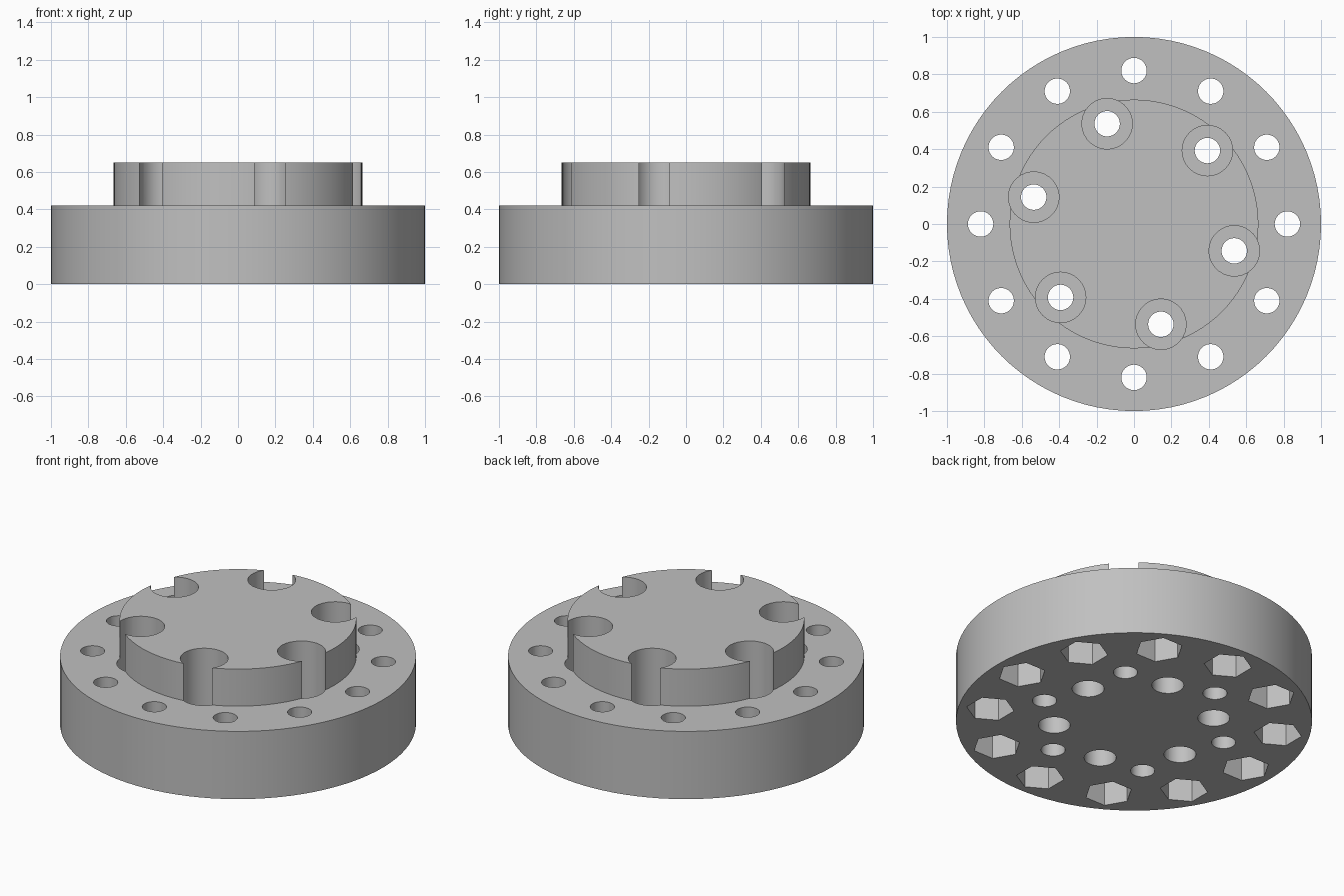
import bpy, bmesh
from math import radians
from mathutils import Matrix

if "Cube" in bpy.data.objects:
    bpy.data.objects.remove(bpy.data.objects["Cube"], do_unlink=True)

BASE_TOP, HUB_TOP = 0.42, 0.65
SIDES = 96

grey = bpy.data.materials.new("plain grey")
grey.use_nodes = True
colour = (0.53, 0.53, 0.53, 1)
grey.diffuse_color = colour
grey.node_tree.nodes["Principled BSDF"].inputs["Base Color"].default_value = colour


def make_object(name, bm):
    bmesh.ops.recalc_face_normals(bm, faces=bm.faces)
    mesh = bpy.data.meshes.new(name)
    bm.to_mesh(mesh)
    bm.free()
    mesh.materials.append(grey)
    obj = bpy.data.objects.new(name, mesh)
    bpy.context.collection.objects.link(obj)
    return obj


def stepped_disc(name, profile):
    """Stack of rings from (radius, z) pairs, capped at both ends."""
    bm = bmesh.new()
    rings = []
    for r, z in profile:
        ring = bmesh.ops.create_circle(bm, segments=SIDES, radius=r,
                                       matrix=Matrix.Translation((0, 0, z)))
        rings.append(ring["verts"])
    for low, high in zip(rings, rings[1:]):
        for i in range(SIDES):
            j = (i + 1) % SIDES
            bm.faces.new((low[i], low[j], high[j], high[i]))
    bm.faces.new(rings[0])
    bm.faces.new(rings[-1])
    return make_object(name, bm)


def ring_of_cutters(name, count, start, distance, radius, bottom, top, sides=32):
    """Prisms on a bolt circle, each with one corner along the tangent."""
    bm = bmesh.new()
    for k in range(count):
        turn = Matrix.Rotation(radians(start + k * 360 / count), 4, "Z")
        place = Matrix.Translation((distance, 0, (bottom + top) / 2))
        corner = Matrix.Rotation(radians(90), 4, "Z")
        bmesh.ops.create_cone(bm, cap_ends=True, segments=sides, radius1=radius,
                              radius2=radius, depth=top - bottom,
                              matrix=turn @ place @ corner)
    obj = make_object(name, bm)
    obj.hide_render = True
    return obj


# Flange with raised hub
body = stepped_disc("hub_flange", [(1, 0), (1, BASE_TOP),
                                   (0.665, BASE_TOP), (0.665, HUB_TOP)])

# Holes and pockets
cutters = [
    ring_of_cutters("flange_bolt_holes", 12, 0, 0.82, 0.068, -0.1, 0.8),
    ring_of_cutters("nut_pockets", 12, 0, 0.82, 0.135, -0.1, 0.2, sides=6),
    ring_of_cutters("hub_bolt_holes", 6, -15, 0.555, 0.068, -0.1, 0.8),
    ring_of_cutters("counterbores", 6, -15, 0.555, 0.135, 0.22, 0.8),
    ring_of_cutters("blind_holes", 6, 15, 0.45, 0.09, -0.1, 0.3),
]
bpy.context.view_layer.objects.active = body
for cutter in cutters:
    cut = body.modifiers.new(cutter.name, "BOOLEAN")
    cut.operation = "DIFFERENCE"
    cut.solver = "EXACT"
    cut.object = cutter
    bpy.ops.object.modifier_apply(modifier=cut.name)
    bpy.data.objects.remove(cutter, do_unlink=True)

# Round walls smooth, rims sharp
bpy.ops.object.select_all(action="DESELECT")
body.select_set(True)
bpy.ops.object.shade_smooth_by_angle(angle=radians(25))
